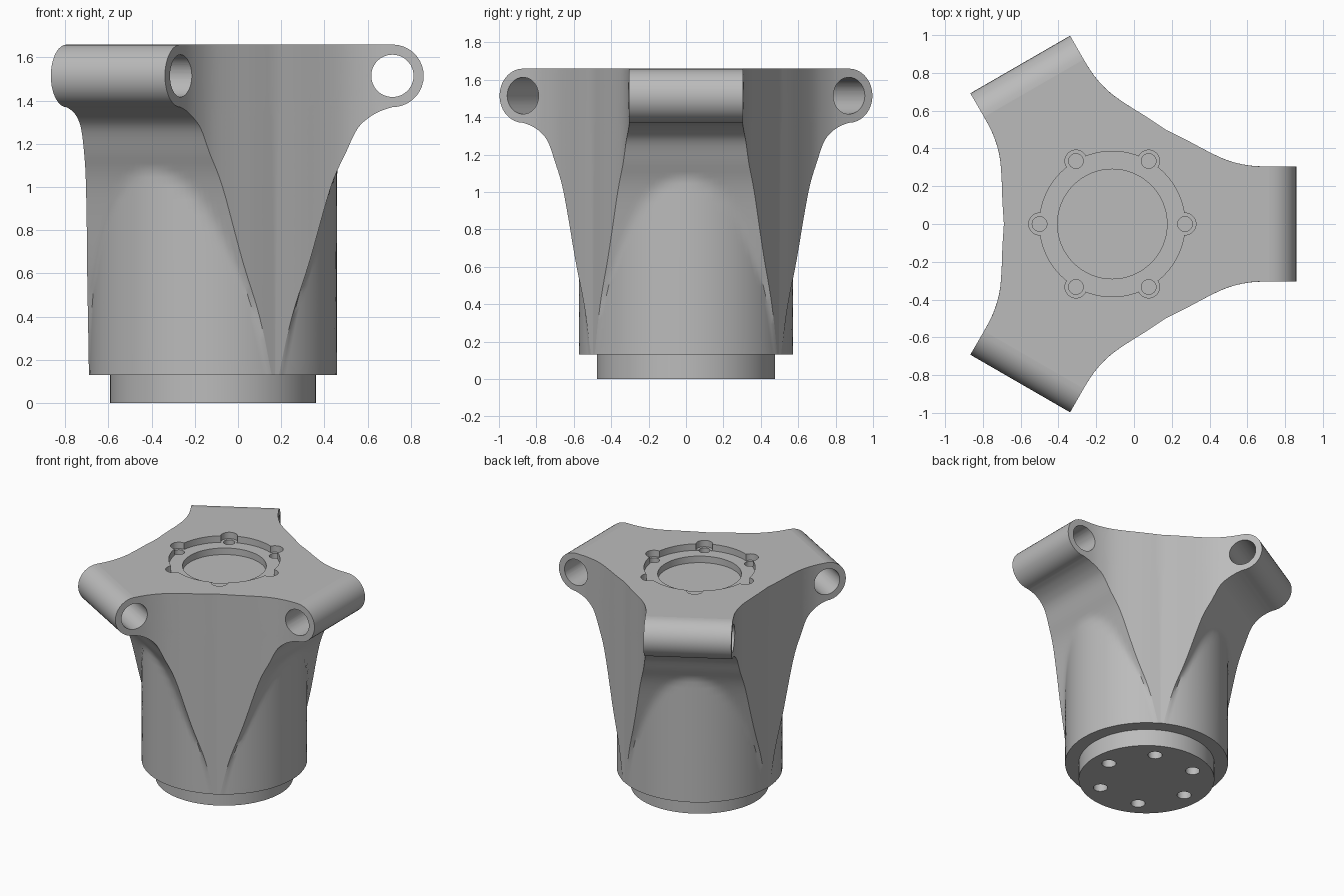
import bpy, bmesh, math
from mathutils import Vector, Matrix

CX = -0.115          # axis of the hub
R = 0.573            # hub radius
TOP = 1.66
LUG_U, LUG_Z, LUG_R = 0.83, 1.515, 0.145

if "Cube" in bpy.data.objects:
    bpy.data.objects.remove(bpy.data.objects["Cube"])

grey = bpy.data.materials.new("plain_grey")
grey.use_nodes = True
COLOR = (0.5, 0.5, 0.5, 1)
grey.diffuse_color = COLOR
grey.node_tree.nodes["Principled BSDF"].inputs["Base Color"].default_value = COLOR


def spline(pts, n=6):
    """Smooth curve through 2D points."""
    p = [Vector(q) for q in pts]
    p = [2 * p[0] - p[1]] + p + [2 * p[-1] - p[-2]]
    out = []
    for a, b, c, d in zip(p, p[1:], p[2:], p[3:]):
        for i in range(n):
            t = i / n
            out.append(0.5 * (2 * b + (c - a) * t + (2 * a - 5 * b + 4 * c - d) * t * t
                              + (3 * b - a - 3 * c + d) * t ** 3))
    return out + [p[-2]]


def make_object(name, bm):
    bmesh.ops.recalc_face_normals(bm, faces=bm.faces)
    mesh = bpy.data.meshes.new(name)
    bm.to_mesh(mesh)
    bm.free()
    mesh.materials.append(grey)
    obj = bpy.data.objects.new(name, mesh)
    bpy.context.collection.objects.link(obj)
    return obj


def cylinder(name, r, loc, depth, matrix=None, seg=48):
    bm = bmesh.new()
    m = Matrix.Translation(loc) @ (matrix or Matrix())
    bmesh.ops.create_cone(bm, cap_ends=True, segments=seg, radius1=r, radius2=r,
                          depth=depth, matrix=m)
    return make_object(name, bm)


def around(r, deg, z):
    a = math.radians(deg)
    return Vector((CX + r * math.cos(a), r * math.sin(a), z))


def drill(obj, r, loc, depth, matrix=None, seg=48):
    """Cut a cylinder out of a part."""
    tool = cylinder("cutter", r, loc, depth, matrix, seg)
    tool.hide_render = True
    mod = obj.modifiers.new("cut", "BOOLEAN")
    mod.operation, mod.solver, mod.object = "DIFFERENCE", "EXACT", tool
    bpy.context.view_layer.objects.active = obj
    bpy.ops.object.modifier_apply(modifier=mod.name)
    bpy.data.objects.remove(tool)


def finish(obj):
    bpy.ops.object.select_all(action="DESELECT")
    obj.select_set(True)
    bpy.context.view_layer.objects.active = obj
    bpy.ops.object.shade_smooth_by_angle(angle=math.radians(30))
    for p in obj.data.polygons:
        if abs(p.normal.z) > 0.999:
            p.use_smooth = False


# Plan outline of half an arm: (distance along arm, half width)
plan = spline([(0.287, 0.497), (0.4, 0.441), (0.515, 0.38), (0.615, 0.335),
               (0.715, 0.311), (0.8, 0.305), (0.98, 0.305)])


def half_width(u):
    for a, b in zip(plan, plan[1:]):
        if u <= b.x:
            return a.y + (b.y - a.y) * (u - a.x) / (b.x - a.x)
    return plan[-1].y


# Side profile of an arm: (reach, height), then the rounded lug end
side = spline([(0.305, 0.13), (0.365, 0.4), (0.445, 0.65), (0.545, 1.0), (0.615, 1.16),
               (0.665, 1.265), (0.715, 1.317), (0.775, 1.352), (LUG_U, LUG_Z - LUG_R)], 5)
for i in range(1, 19):
    a = math.radians(-90 + i * 10)
    side.append(Vector((LUG_U + LUG_R * math.cos(a), LUG_Z + LUG_R * math.sin(a))))


def half_section(f):
    """Half of an arm's horizontal section, from its middle to the valley."""
    w = half_width(f)
    pts = [Vector((f, w * i / 14)) for i in range(15)]
    for i in range(1, 21):
        u = f + (plan[0].x - f) * i / 20
        pts.append(Vector((u, half_width(u))))
    return [p * max(1, R / p.length) for p in pts]


# Three-armed body, built from stacked sections
bm = bmesh.new()
rings = []
for s in side:
    half = half_section(s.x)
    arm = [Vector((p.x, -p.y)) for p in reversed(half)][1:] + half[1:]
    ring = []
    for k in range(3):
        turn = Matrix.Rotation(math.radians(120 * k), 2)
        for p in arm:
            q = turn @ p
            ring.append(bm.verts.new((CX + q.x, q.y, s.y)))
    rings.append(ring)
for lo, hi in zip(rings, rings[1:]):
    for i in range(len(lo)):
        j = (i + 1) % len(lo)
        bm.faces.new((lo[i], lo[j], hi[j], hi[i]))
bm.faces.new(rings[0][::-1])
bm.faces.new(rings[-1])
body = make_object("three_arm_body", bm)

# Cross holes through the lugs
for k in range(3):
    turn = Matrix.Rotation(math.radians(120 * k), 4, "Z") @ Matrix.Rotation(math.pi / 2, 4, "X")
    drill(body, 0.098, around(LUG_U, 120 * k, LUG_Z), 0.9, turn)

# Stepped recess with bolt ears in the top
drill(body, 0.385, (CX, 0, TOP), 0.1, seg=96)
drill(body, 0.29, (CX, 0, TOP), 0.2, seg=96)
for k in range(6):
    drill(body, 0.058, around(0.385, 60 * k, TOP), 0.098, seg=32)
    drill(body, 0.039, around(0.385, 60 * k, TOP), 0.4, seg=24)
finish(body)

# Round foot with bolt holes
foot = cylinder("round_foot", 0.477, (CX, 0, 0.065), 0.13, seg=96)
for k in range(6):
    drill(foot, 0.05, around(0.345, 60 * k, 0), 0.2, seg=32)
finish(foot)
